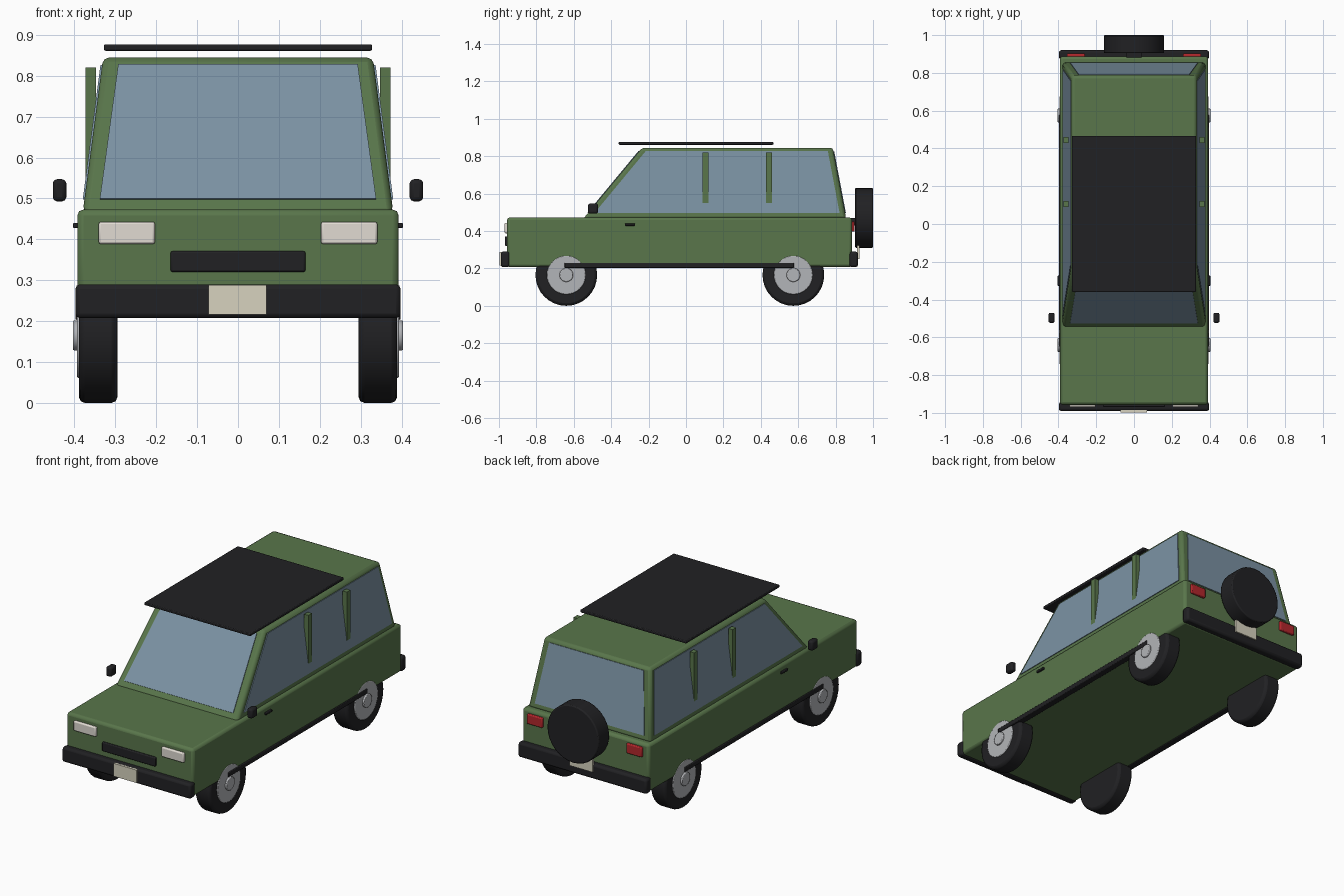
import bpy, bmesh, math
from mathutils import Vector, Matrix

if "Cube" in bpy.data.objects:
    bpy.data.objects.remove(bpy.data.objects["Cube"])


def mat(name, rgb):
    m = bpy.data.materials.new(name)
    m.diffuse_color = (*rgb, 1)
    m.use_nodes = True
    m.node_tree.nodes["Principled BSDF"].inputs["Base Color"].default_value = m.diffuse_color
    return m


GREEN = mat("green_paint", (0.10, 0.18, 0.07))
BLACK = mat("black_trim", (0.015, 0.015, 0.017))
GLASS = mat("glass", (0.20, 0.29, 0.37))
LAMP = mat("headlight", (0.75, 0.71, 0.65))
RED = mat("tail_light", (0.45, 0.02, 0.025))
PLATE = mat("plate", (0.68, 0.65, 0.52))
METAL = mat("metal", (0.45, 0.46, 0.48))


def finish(name, bm, material, bevel=0, segments=2):
    bmesh.ops.recalc_face_normals(bm, faces=bm.faces)
    me = bpy.data.meshes.new(name)
    bm.to_mesh(me)
    bm.free()
    ob = bpy.data.objects.new(name, me)
    bpy.context.collection.objects.link(ob)
    me.materials.append(material)
    if bevel:
        b = ob.modifiers.new("bevel", 'BEVEL')
        b.width, b.segments, b.limit_method = bevel, segments, 'ANGLE'
    bpy.ops.object.select_all(action='DESELECT')
    bpy.context.view_layer.objects.active = ob
    ob.select_set(True)
    bpy.ops.object.shade_smooth_by_angle(angle=math.radians(35))
    return ob


def prism(name, lower, upper, material, bevel=0):
    """Solid between two matching quads."""
    bm = bmesh.new()
    a = [bm.verts.new(p) for p in lower]
    b = [bm.verts.new(p) for p in upper]
    bm.faces.new(a)
    bm.faces.new(b)
    for i in range(4):
        j = (i + 1) % 4
        bm.faces.new((a[i], a[j], b[j], b[i]))
    return finish(name, bm, material, bevel)


def rect(hw, y0, y1, z):
    return [(-hw, y0, z), (hw, y0, z), (hw, y1, z), (-hw, y1, z)]


def box(name, x, y, z, material, bevel=0):
    lo = [(x[0], y[0], z[0]), (x[1], y[0], z[0]), (x[1], y[1], z[0]), (x[0], y[1], z[0])]
    return prism(name, lo, [(p[0], p[1], z[1]) for p in lo], material, bevel)


def pair(name, x, y, z, material, bevel=0):
    box("right_" + name, x, y, z, material, bevel)
    box("left_" + name, (-x[1], -x[0]), y, z, material, bevel)


def disc(name, r, centre, depth, axis, material, bevel=0, r2=None, sides=32):
    bm = bmesh.new()
    rot = Vector((0, 0, 1)).rotation_difference(Vector(axis)).to_matrix().to_4x4()
    bmesh.ops.create_cone(bm, cap_ends=True, segments=sides, radius1=r,
                          radius2=r2 or r, depth=depth,
                          matrix=Matrix.Translation(centre) @ rot)
    return finish(name, bm, material, bevel)


def pane(name, quad):
    """Thin glass sheet straddling the cabin surface."""
    q = [Vector(p) for p in quad]
    n = (q[1] - q[0]).cross(q[3] - q[0]).normalized() * 0.004
    prism(name, [p - n for p in q], [p + n for p in q], GLASS)


# Body and cabin
box("body", (-0.393, 0.393), (-0.957, 0.888), (0.207, 0.473), GREEN, 0.015)
ZB, ZT = 0.465, 0.845
prism("cabin", rect(0.38, -0.55, 0.857, ZB), rect(0.33, -0.235, 0.785, ZT), GREEN, 0.015)


# Positions on the sloped cabin walls
def slope(bottom, top, z):
    return bottom + (top - bottom) * (z - ZB) / (ZT - ZB)


def side_x(z):
    return slope(0.38, 0.33, z)


def front_y(z):
    return slope(-0.55, -0.235, z)


def rear_y(z):
    return slope(0.857, 0.785, z)


# Windows
lo, hi = 0.497, 0.826
for name, fy in (("windshield", front_y), ("rear_window", rear_y)):
    pane(name, [(-0.338, fy(lo), lo), (0.338, fy(lo), lo), (0.293, fy(hi), hi), (-0.293, fy(hi), hi)])
for s, name in ((1, "right_window"), (-1, "left_window")):
    pane(name, [(s * side_x(z), y, z) for y, z in (
        (front_y(lo) + 0.035, lo), (rear_y(lo) - 0.03, lo),
        (rear_y(hi) - 0.03, hi), (front_y(hi) + 0.035, hi))])

# Window pillars
for i, y in enumerate((0.105, 0.445)):
    pair(f"pillar_{i + 1}", (0.347, 0.373), (y - 0.016, y + 0.016), (0.50, 0.82), GREEN)

# Roof panel, bumpers, sills
box("roof_rack", (-0.328, 0.328), (-0.36, 0.467), (0.861, 0.877), BLACK, 0.004)
box("front_bumper", (-0.398, 0.398), (-0.99, -0.943), (0.207, 0.29), BLACK, 0.012)
box("rear_bumper", (-0.398, 0.398), (0.873, 0.92), (0.207, 0.29), BLACK, 0.012)
pair("sill", (0.36, 0.398), (-0.65, 0.578), (0.203, 0.23), BLACK, 0.004)

# Lights, grille, plates
pair("headlight", (0.203, 0.341), (-0.97, -0.94), (0.388, 0.443), LAMP, 0.006)
pair("tail_light", (0.26, 0.355), (0.87, 0.902), (0.397, 0.452), RED, 0.005)
box("grille", (-0.165, 0.165), (-0.968, -0.94), (0.32, 0.371), BLACK, 0.005)
box("front_plate", (-0.072, 0.07), (-0.997, -0.985), (0.216, 0.288), PLATE)
box("rear_plate", (-0.071, 0.071), (0.915, 0.928), (0.25, 0.322), PLATE)

# Mirrors and door handles
pair("mirror", (0.42, 0.453), (-0.524, -0.47), (0.493, 0.547), BLACK, 0.01)
pair("door_handle", (0.38, 0.404), (-0.327, -0.272), (0.428, 0.44), BLACK, 0.003)

# Wheels
for s, side in ((1, "right"), (-1, "left")):
    for y, end in ((-0.64, "front"), (0.574, "rear")):
        n = f"{end}_{side}"
        disc(n + "_tyre", 0.165, (s * 0.342, y, 0.165), 0.094, (s, 0, 0), BLACK, 0.014)
        disc(n + "_rim", 0.104, (s * 0.372, y, 0.165), 0.044, (s, 0, 0), METAL, 0.004)
        disc(n + "_hub_cap", 0.037, (s * 0.389, y, 0.165), 0.03, (s, 0, 0), METAL, 0.004)

# Spare wheel
disc("spare_wheel", 0.16, (0, 0.952, 0.47), 0.096, (0, 1, 0), BLACK, 0.006)
box("spare_mount", (-0.04, 0.04), (0.87, 0.92), (0.43, 0.47), BLACK)
